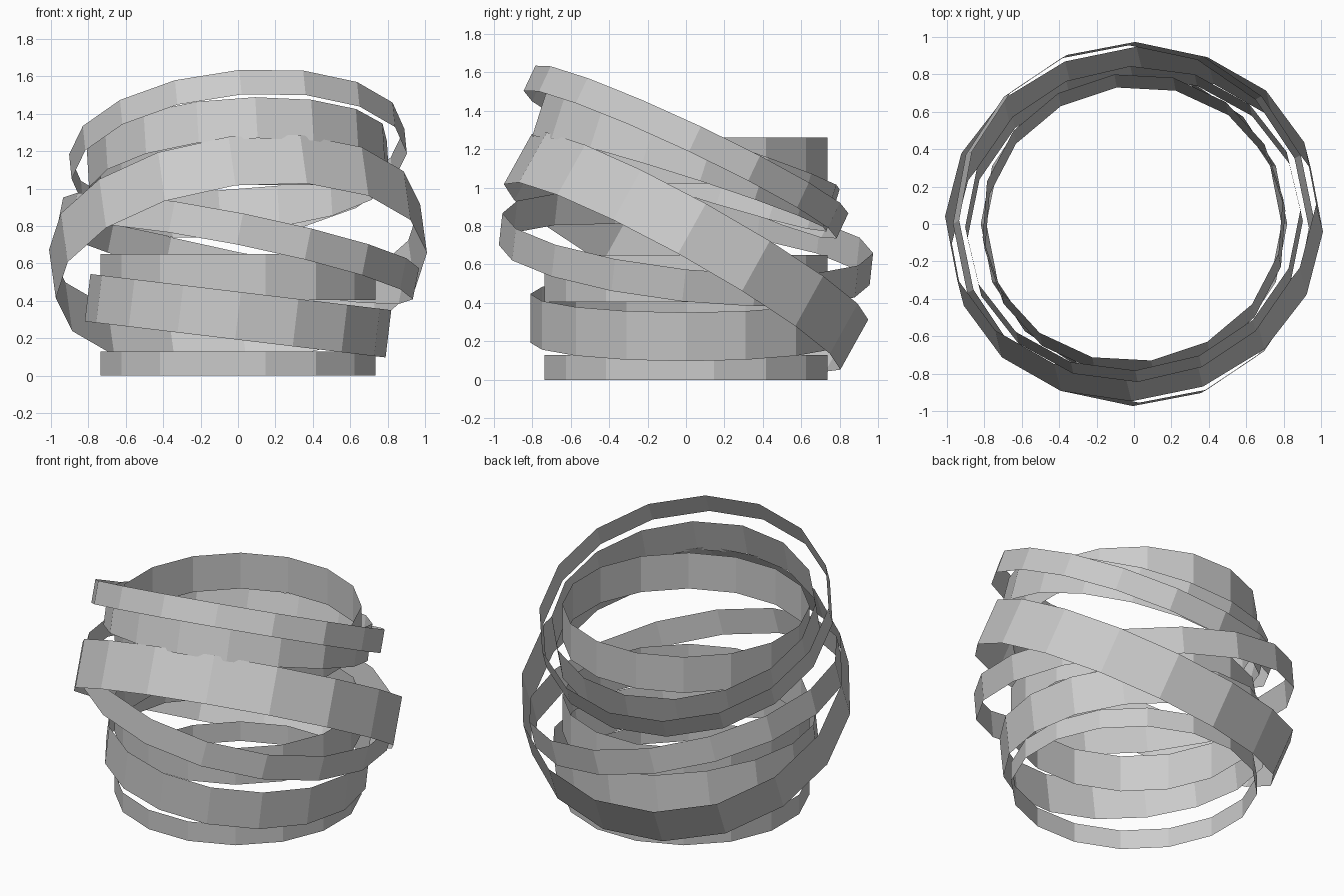
import bpy, math
from mathutils import Vector, Matrix

if "Cube" in bpy.data.objects:
    bpy.data.objects.remove(bpy.data.objects["Cube"])

SIDES = 16

def band(name, radius, height, z, slope_x=0.0, slope_y=0.0, spin=0.0):
    """Open faceted hoop whose plane follows z = slope_x*x + slope_y*y."""
    normal = Vector((-slope_x, -slope_y, 1)).normalized()
    rot = Vector((0, 0, 1)).rotation_difference(normal).to_matrix()
    verts, faces = [], []
    for i in range(SIDES):
        a = 2 * math.pi * i / SIDES + math.radians(spin)
        for h in (-height / 2, height / 2):
            p = rot @ Vector((radius * math.cos(a), radius * math.sin(a), h))
            verts.append(p + Vector((0, 0, z)))
    for i in range(SIDES):
        j = (i + 1) % SIDES
        faces.append((2 * i, 2 * j, 2 * j + 1, 2 * i + 1))
    mesh = bpy.data.meshes.new(name)
    mesh.from_pydata(verts, [], faces)
    obj = bpy.data.objects.new(name, mesh)
    bpy.context.collection.objects.link(obj)
    return obj

# Level hoops
band("base_band", 0.75, 0.13, 0.065, spin=11.25)
band("middle_band", 0.75, 0.245, 0.5275, spin=11.25)
band("upper_band", 0.75, 0.24, 1.14, spin=11.25)

# Tilted hoops
band("lower_tilted_band", 0.81, 0.255, 0.32, -0.12, 0.0)
band("thin_tilted_band", 0.97, 0.17, 0.68, -0.20, -0.11)
band("wide_tilted_band", 1.0, 0.30, 0.665, 0.14, -0.556)
band("top_inner_band", 0.81, 0.23, 1.13, 0.06, -0.318, spin=7.5)
band("top_outer_band", 0.90, 0.145, 1.185, 0.10, -0.47, spin=2)
